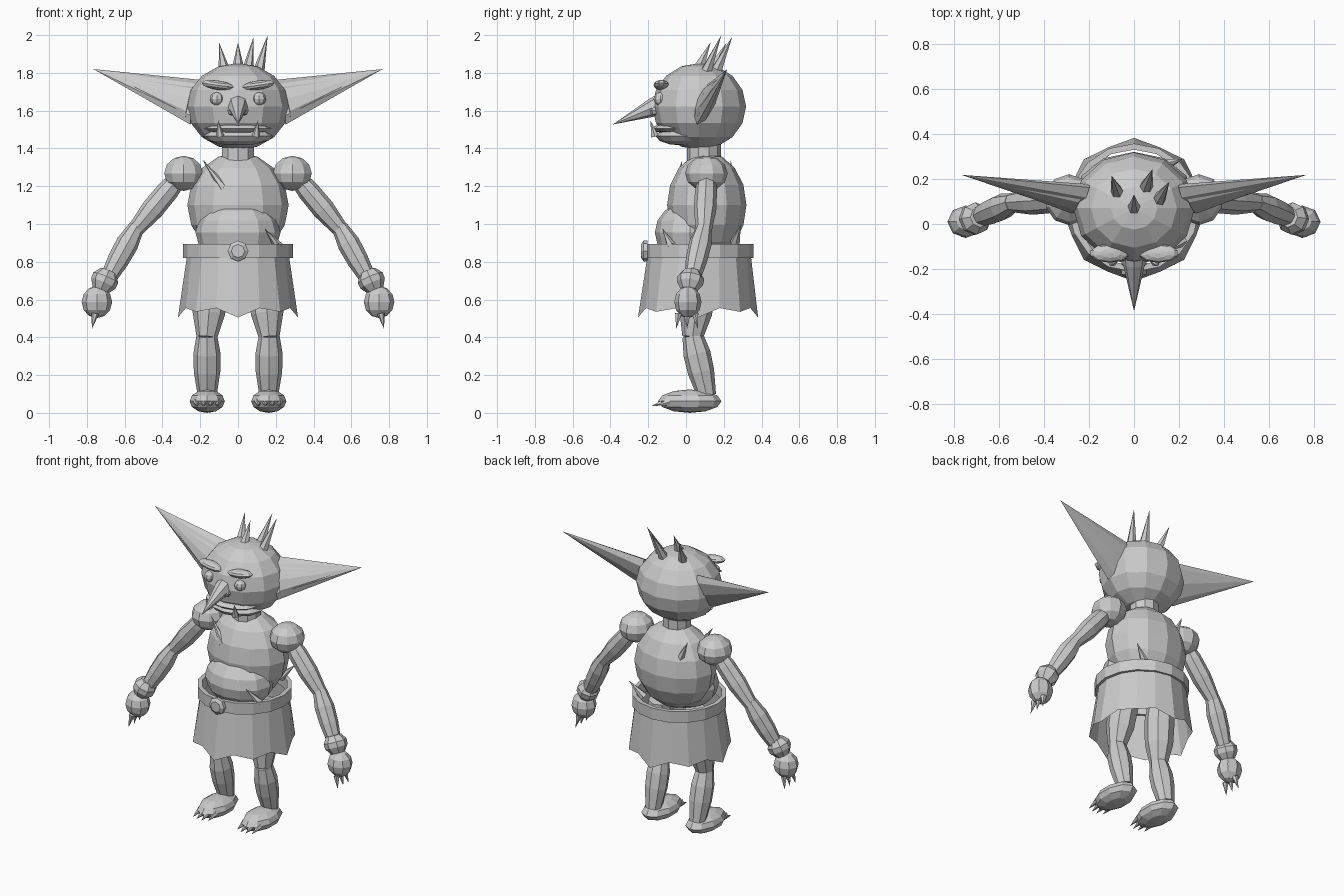
import bpy, bmesh, math
from mathutils import Vector, Matrix

grey = bpy.data.materials.new("plain_grey")
grey.diffuse_color = (0.6, 0.6, 0.6, 1)


def finish(name, bm, recalc=True):
    if recalc:
        bmesh.ops.recalc_face_normals(bm, faces=bm.faces[:])
    me = bpy.data.meshes.new(name)
    bm.to_mesh(me)
    bm.free()
    me.materials.append(grey)
    ob = bpy.data.objects.new(name, me)
    bpy.context.collection.objects.link(ob)
    return ob


def ball(name, c, r, seg=12, rings=8, rot=0.0):
    """Faceted ellipsoid, tilted about y by rot."""
    bm = bmesh.new()
    m = Matrix.Translation(c) @ Matrix.Rotation(rot, 4, 'Y') @ Matrix.Diagonal((*r, 1))
    bmesh.ops.create_uvsphere(bm, u_segments=seg, v_segments=rings, radius=1, matrix=m)
    return finish(name, bm)


def loft(name, rings, caps=True, loop=False):
    """Skin rings of points; a ring of one point makes a tip."""
    bm = bmesh.new()
    vs = [[bm.verts.new(p) for p in ring] for ring in rings]
    pairs = list(zip(vs, vs[1:])) + ([(vs[-1], vs[0])] if loop else [])
    for a, b in pairs:
        n = len(a)
        for i in range(n):
            j = (i + 1) % n
            if len(b) == 1:
                bm.faces.new((a[i], a[j], b[0]))
            else:
                bm.faces.new((a[i], a[j], b[j], b[i]))
    if caps and not loop:
        for ring in (vs[0], vs[-1]):
            if len(ring) > 2:
                bm.faces.new(ring)
    return finish(name, bm)


def limb(name, p, q, profile, sides=8):
    """Straight tube from p to q; profile lists (fraction, radius)."""
    p, q = Vector(p), Vector(q)
    d = q - p
    u = d.cross(Vector((0, 1, 0.01))).normalized()
    v = d.cross(u).normalized()
    rings = []
    for t, r in profile:
        c = p + d * t
        if r == 0:
            rings.append([c])
        else:
            rings.append([c + r * (u * math.cos(2 * math.pi * i / sides)
                                   + v * math.sin(2 * math.pi * i / sides))
                          for i in range(sides)])
    return loft(name, rings)


def spike(name, p, q, r, sides=6):
    return limb(name, p, q, [(0, r), (1, 0)], sides)


def oval(cy, rx, ry, z, n):
    return [(rx * math.sin(2 * math.pi * i / n), cy - ry * math.cos(2 * math.pi * i / n), z)
            for i in range(n)]


# Head, jaw and lips
ball("head", (0, 0.07, 1.622), (0.27, 0.248, 0.23))
ball("jaw", (0, -0.01, 1.465), (0.185, 0.15, 0.05), 12, 6)
ball("lips", (0, -0.05, 1.505), (0.18, 0.13, 0.03), 12, 6)

# Long pointed nose with nostrils
limb("nose", (0, -0.12, 1.64), (0, -0.387, 1.527), [(0, 0.055), (0.2, 0.05), (1, 0)], 8)

# Hair spikes
for base, tip in (((-0.07, 0.13, 1.80), (-0.10, 0.215, 1.96)),
                  ((0.0, 0.065, 1.82), (0.0, 0.13, 1.962)),
                  ((0.05, 0.155, 1.80), (0.083, 0.245, 1.992)),
                  ((0.105, 0.10, 1.79), (0.157, 0.187, 2.0))):
    spike("hair_spike", base, tip, 0.034)

# Neck, torso and belly
loft("neck", [oval(0.095, 0.09, 0.09, 1.32, 10), oval(0.095, 0.09, 0.09, 1.43, 10)])
ball("torso", (0, 0.11, 1.10), (0.268, 0.21, 0.278))
ball("belly", (0, 0.02, 0.955), (0.225, 0.185, 0.165))

# Thorns on the body
spike("chest_thorn", (-0.075, -0.05, 1.19), (-0.187, -0.02, 1.338), 0.026)
spike("side_thorn", (0.215, -0.075, 0.88), (0.142, -0.125, 0.975), 0.026)
spike("back_thorn", (-0.12, 0.24, 1.20), (-0.18, 0.237, 1.338), 0.028)
spike("hip_thorn", (0.13, 0.26, 0.90), (0.22, 0.29, 0.995), 0.028)

# Belt ring and round buckle
loft("belt", [oval(0.072, 0.29, 0.285, 0.82, 16), oval(0.072, 0.29, 0.285, 0.895, 16),
              oval(0.072, 0.262, 0.258, 0.895, 16), oval(0.072, 0.262, 0.258, 0.82, 16)],
     loop=True)
limb("buckle", (0, -0.205, 0.857), (0, -0.238, 0.857), [(0, 0.055), (0.6, 0.055), (1, 0.035)], 8)

# Ragged skirt, open below
N = 16
hem = []
for i in range(N):
    a = 2 * math.pi * i / N
    point = i % 4 == 0
    k = 1.0 if point else (0.94 if i % 2 else 0.99)
    z = 0.505 if point else (0.555 if i % 2 else 0.535)
    hem.append((0.318 * k * math.sin(a), 0.064 - 0.318 * k * math.cos(a), z))
loft("skirt", [oval(0.07, 0.268, 0.272, 0.845, N), hem], caps=False)

for s, side in ((-1, "right"), (1, "left")):
    def P(x, y, z):
        return (s * x, y, z)

    # Face details
    ball(side + "_eye", P(0.112, -0.135, 1.662), (0.037, 0.037, 0.036), 8, 6)
    ball(side + "_brow", P(0.108, -0.13, 1.735), (0.09, 0.042, 0.025), 10, 6, -s * 0.14)
    spike(side + "_tusk", P(0.095, -0.165, 1.465), P(0.105, -0.188, 1.548), 0.023)
    ball(side + "_nostril", P(0.035, -0.165, 1.60), (0.024, 0.03, 0.025), 6, 4)

    # Ears: flattened cones swept out and back
    for name, c, u, w, tip in (
            ("ear", (0.225, 0.11, 1.645), (-0.028, 0.052, 0.118), (-0.01, 0.042, -0.018),
             (0.765, 0.218, 1.82)),
            ("inner_ear", (0.255, 0.092, 1.65), (-0.022, 0.035, 0.085), (-0.006, 0.03, -0.012),
             (0.67, 0.192, 1.785))):
        ring = [tuple(c[k] + u[k] * math.cos(i * math.pi / 4) + w[k] * math.sin(i * math.pi / 4)
                      for k in range(3)) for i in range(8)]
        loft(side + "_" + name, [[P(*p) for p in ring], [P(*tip)]])

    # Arm: shoulder, two bulging segments, cuff, hand, claws
    ball(side + "_shoulder", P(0.288, 0.108, 1.268), (0.108, 0.113, 0.093), 10, 6)
    bulge = [(0, 0.045), (0.25, 0.058), (0.6, 0.06), (1, 0.042)]
    limb(side + "_upper_arm", P(0.31, 0.11, 1.25), P(0.547, 0.095, 0.965), bulge)
    limb(side + "_forearm", P(0.537, 0.096, 0.985), P(0.70, 0.028, 0.69),
         [(0, 0.042), (0.3, 0.06), (0.6, 0.057), (1, 0.04)])
    limb(side + "_cuff", P(0.685, 0.03, 0.75), P(0.728, 0.016, 0.65),
         [(0, 0.045), (0.35, 0.072), (0.65, 0.07), (1, 0.045)])
    ball(side + "_hand", P(0.747, 0.01, 0.587), (0.081, 0.072, 0.085), 8, 6)
    for y in (-0.04, 0.005, 0.048):
        spike(side + "_hand_claw", P(0.757, y, 0.525), P(0.773, y * 1.3, 0.445), 0.02)

    # Leg: thigh, calf, foot, toe claws
    limb(side + "_thigh", P(0.13, 0.09, 0.82), P(0.165, 0.035, 0.40),
         [(0, 0.07), (0.35, 0.092), (0.7, 0.086), (1, 0.055)])
    limb(side + "_calf", P(0.165, 0.035, 0.41), P(0.163, 0.11, 0.09),
         [(0, 0.055), (0.3, 0.072), (0.6, 0.07), (1, 0.05)])
    foot = ball(side + "_foot", P(0.163, 0.02, 0.062), (0.098, 0.168, 0.062), 10, 6)
    for x in (0.108, 0.145, 0.181, 0.218):
        inner = 1 - abs(x - 0.163) / 0.055
        spike(side + "_toe_claw", P(x, -0.085 - 0.035 * inner, 0.058),
              P(x, -0.165 - 0.025 * inner, 0.037), 0.02)
